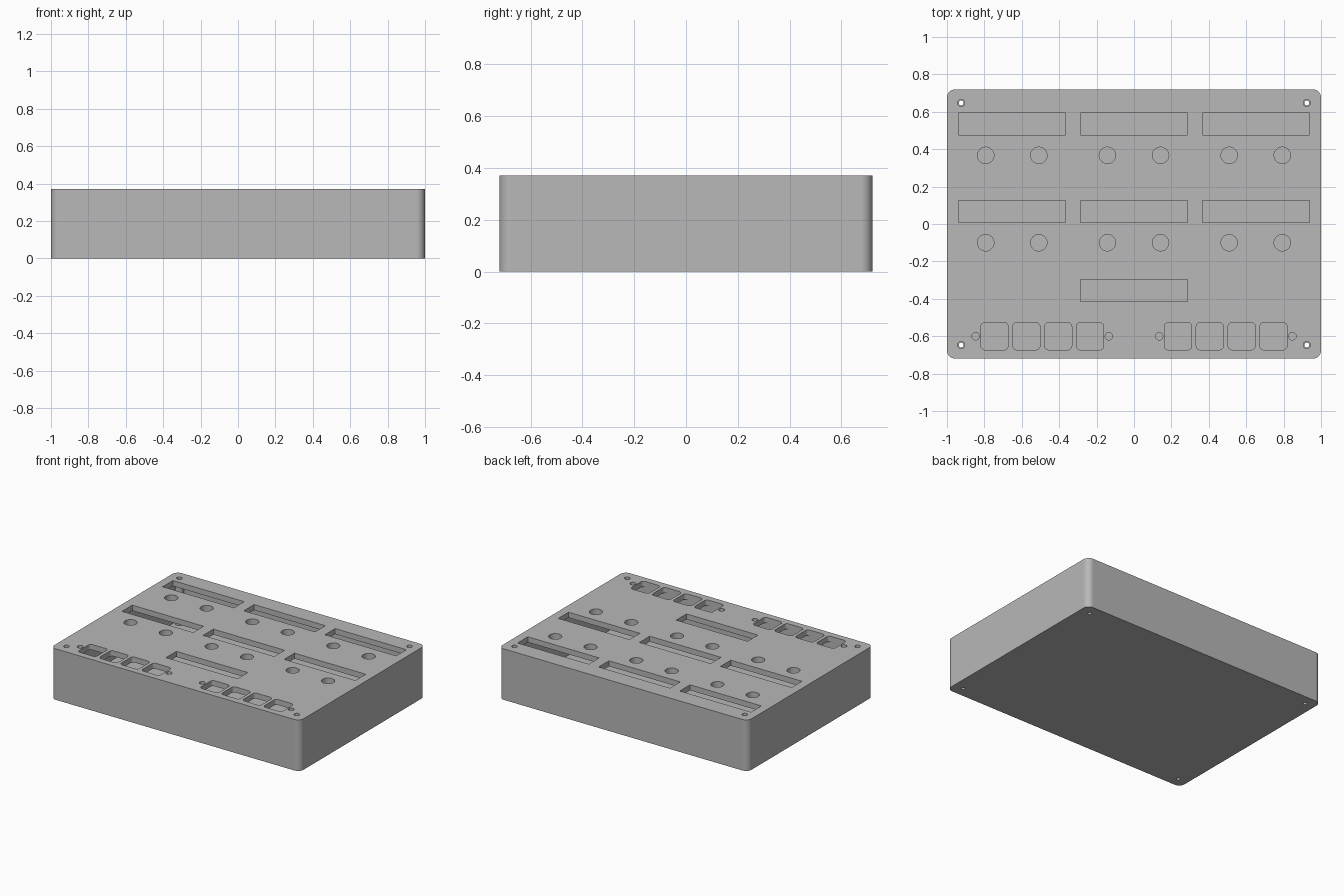
import bpy
import bmesh
from math import cos, sin, pi, radians

if "Cube" in bpy.data.objects:
    bpy.data.objects.remove(bpy.data.objects["Cube"], do_unlink=True)

HEIGHT, WALL = 0.37, 0.04
LID_CUT = (HEIGHT - WALL - 0.02, HEIGHT + 0.05)

grey = bpy.data.materials.new("plain grey")
grey.use_nodes = True
grey.diffuse_color = (0.48, 0.48, 0.48, 1)
grey.node_tree.nodes["Principled BSDF"].inputs["Base Color"].default_value = grey.diffuse_color


def outline(cx, cy, w, d, r, steps=8):
    """Rounded rectangle; a circle when r is half the width."""
    if r == 0:
        return [(cx + sx * w / 2, cy + sy * d / 2)
                for sx, sy in ((1, 1), (-1, 1), (-1, -1), (1, -1))]
    pts = []
    for q, (sx, sy) in enumerate(((1, 1), (-1, 1), (-1, -1), (1, -1))):
        for i in range(steps + 1):
            a = (q + i / steps) * pi / 2
            pts.append((cx + sx * (w / 2 - r) + r * cos(a),
                        cy + sy * (d / 2 - r) + r * sin(a)))
    return pts


def prism(bm, pts, z0, z1):
    bottom = [bm.verts.new((x, y, z0)) for x, y in pts]
    top = [bm.verts.new((x, y, z1)) for x, y in pts]
    bm.faces.new(bottom[::-1])
    bm.faces.new(top)
    for i in range(len(pts)):
        j = (i + 1) % len(pts)
        bm.faces.new((bottom[i], bottom[j], top[j], top[i]))


def make(name, shapes):
    """One mesh object from (outline, z0, z1) prisms."""
    bm = bmesh.new()
    for pts, z0, z1 in shapes:
        prism(bm, pts, z0, z1)
    bmesh.ops.remove_doubles(bm, verts=bm.verts, dist=1e-5)
    bmesh.ops.recalc_face_normals(bm, faces=bm.faces)
    mesh = bpy.data.meshes.new(name)
    bm.to_mesh(mesh)
    bm.free()
    mesh.materials.append(grey)
    ob = bpy.data.objects.new(name, mesh)
    bpy.context.collection.objects.link(ob)
    return ob


def circle(x, y, r):
    return outline(x, y, 2 * r, 2 * r, r)


def combine(body, tool, operation):
    tool.hide_render = True
    bpy.context.view_layer.objects.active = body
    mod = body.modifiers.new(tool.name, "BOOLEAN")
    mod.object, mod.operation, mod.solver = tool, operation, "EXACT"
    bpy.ops.object.modifier_apply(modifier=mod.name)
    bpy.data.objects.remove(tool, do_unlink=True)


# Hollow case with rounded vertical corners
case = make("panel_case", [(outline(0, 0, 2, 1.44, 0.045, 10), 0, HEIGHT)])
cavity = make("cavity", [(outline(0, 0, 2 - 2 * WALL, 1.44 - 2 * WALL, 0.01, 4),
                          WALL, HEIGHT - WALL)])
combine(case, cavity, "DIFFERENCE")

# Screw posts inside the four corners
corners = [(sx * 0.924, sy * 0.647) for sx in (-1, 1) for sy in (-1, 1)]
combine(case, make("posts", [(circle(x, y, 0.03), WALL / 2, HEIGHT - WALL / 2)
                             for x, y in corners]), "UNION")
combine(case, make("screw_holes", [(circle(x, y, 0.013), -0.05, HEIGHT + 0.05)
                                   for x, y in corners]), "DIFFERENCE")

# Lid openings: wider screw mouths, display windows, knob holes
cuts = [circle(x, y, 0.019) for x, y in corners]
cuts.append(outline(0, -0.356, 0.574, 0.118, 0))
for cy in (0.534, 0.067):
    for cx in (-0.651, 0, 0.651):
        cuts.append(outline(cx, cy, 0.572, 0.118, 0))
        cuts += [circle(cx + s * 0.142, cy - 0.167, 0.044) for s in (-1, 1)]

# Two rows of four button windows, each between a pair of small holes
for side in (-1, 1):
    mid = side * 0.4905
    cuts += [outline(mid + (i - 1.5) * 0.17, -0.6, 0.146, 0.146, 0.022, 5) for i in range(4)]
    cuts += [circle(mid + s * 0.3565, -0.6, 0.02) for s in (-1, 1)]
combine(case, make("lid_cuts", [(c, *LID_CUT) for c in cuts]), "DIFFERENCE")

# Smooth round walls, keep crisp edges
bpy.ops.object.select_all(action="DESELECT")
case.select_set(True)
bpy.context.view_layer.objects.active = case
bpy.ops.object.shade_smooth_by_angle(angle=radians(30))
case.modifiers.new("even_normals", "WEIGHTED_NORMAL").keep_sharp = True
